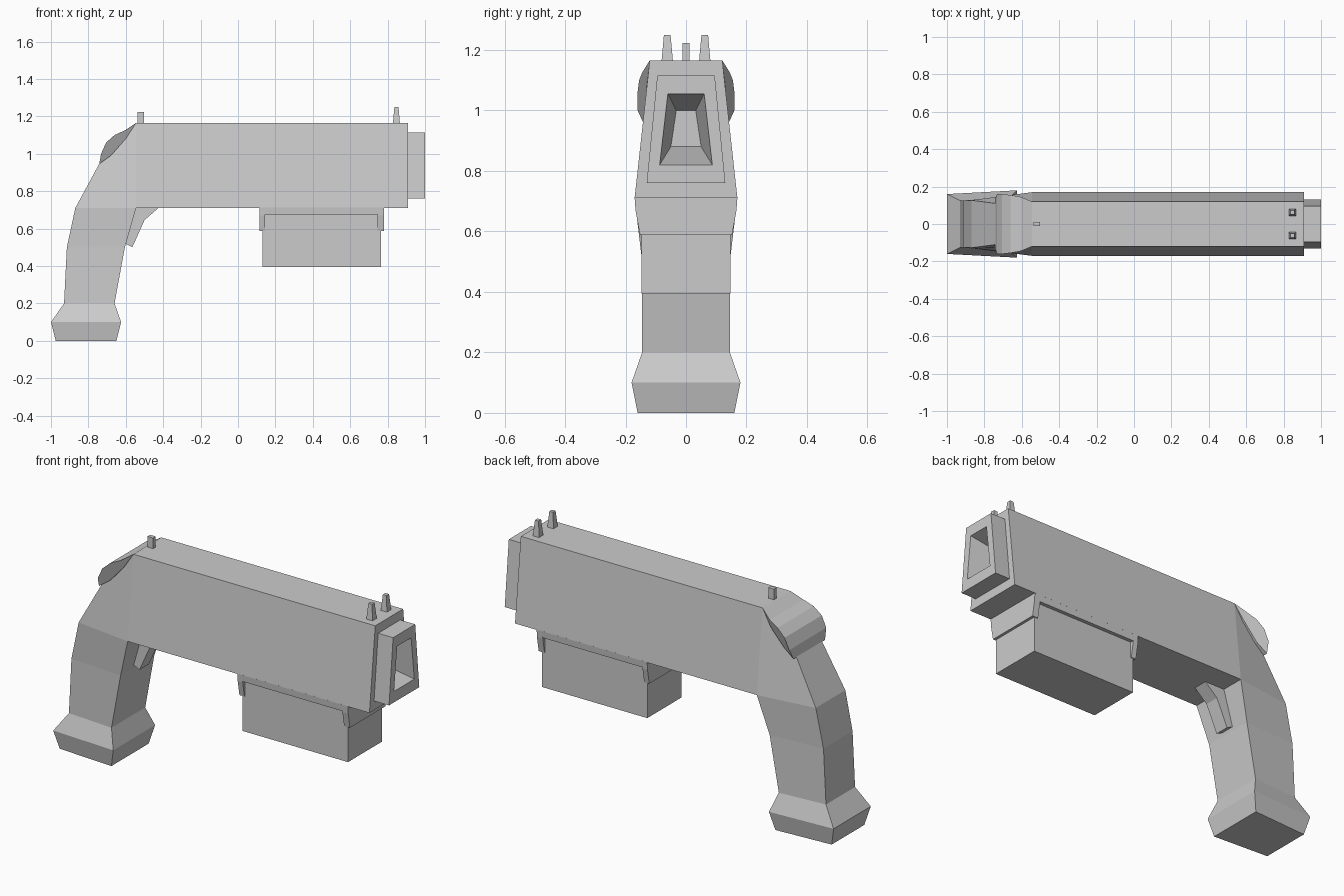
import bpy, bmesh

default = bpy.data.objects.get("Cube")
if default:
    bpy.data.objects.remove(default, do_unlink=True)

# Single material
gray = bpy.data.materials.new("light_gray")
gray.use_nodes = True
tone = (0.6, 0.6, 0.6, 1)
gray.diffuse_color = tone
shader = next(n for n in gray.node_tree.nodes if n.type == 'BSDF_PRINCIPLED')
shader.inputs["Base Color"].default_value = tone


def finish(name, bm):
    bmesh.ops.recalc_face_normals(bm, faces=bm.faces[:])
    mesh = bpy.data.meshes.new(name)
    bm.to_mesh(mesh)
    bm.free()
    mesh.materials.append(gray)
    obj = bpy.data.objects.new(name, mesh)
    bpy.context.collection.objects.link(obj)
    return obj


def loft(name, rings):
    """Skin a list of equal-length rings and cap both ends."""
    bm = bmesh.new()
    rows = [[bm.verts.new(p) for p in ring] for ring in rings]
    count = len(rows[0])
    for a, b in zip(rows, rows[1:]):
        for i in range(count):
            j = (i + 1) % count
            bm.faces.new((a[i], a[j], b[j], b[i]))
    bm.faces.new(rows[0])
    bm.faces.new(rows[-1])
    return finish(name, bm)


def trapezoid(x, low, high, wide, narrow):
    return [(x, -wide, low), (x, wide, low), (x, narrow, high), (x, -narrow, high)]


def rect(x0, x1, half, z, y=0):
    return [(x0, y - half, z), (x1, y - half, z), (x1, y + half, z), (x0, y + half, z)]


def plate(name, outline):
    """Solid from a side outline of (x, z, half width) points."""
    return loft(name, [[(x, s * h, z) for x, z, h in outline] for s in (-1, 1)])


# Body with stepped muzzle and tapering bore
loft("body_and_muzzle", [
    trapezoid(-0.545, 0.71, 1.165, 0.17, 0.12),
    trapezoid(0.91, 0.71, 1.165, 0.17, 0.12),
    trapezoid(0.91, 0.76, 1.115, 0.13, 0.095),
    trapezoid(1.0, 0.76, 1.115, 0.13, 0.095),
    trapezoid(1.0, 0.82, 1.055, 0.087, 0.06),
    trapezoid(0.8, 0.88, 1.0, 0.05, 0.032),
])

# Grip with flared foot: back x, z, half width, then front x, z, half width
grip_rows = [
    (-0.975, 0, 0.14, -0.65, 0, 0.16),
    (-1.0, 0.1, 0.16, -0.625, 0.1, 0.18),
    (-0.93, 0.2, 0.125, -0.66, 0.2, 0.145),
    (-0.915, 0.5, 0.125, -0.605, 0.5, 0.145),
    (-0.87, 0.71, 0.127, -0.545, 0.71, 0.17),
    (-0.74, 0.95, 0.11, -0.545, 1.165, 0.12),
]
loft("grip", [[(bx, -bh, bz), (fx, -fh, fz), (fx, fh, fz), (bx, bh, bz)]
              for bx, bz, bh, fx, fz, fh in grip_rows])

# Faceted rear cap
plate("rear_cap", [
    (-0.545, 1.165, 0.12), (-0.605, 1.125, 0.145), (-0.66, 1.1, 0.155),
    (-0.705, 1.06, 0.16), (-0.732, 1.0, 0.16), (-0.742, 0.945, 0.135),
    (-0.68, 0.99, 0.13), (-0.6, 1.08, 0.13),
])

# Trigger
plate("trigger", [(x, z, 0.04) for x, z in (
    (-0.42, 0.715), (-0.5, 0.645), (-0.565, 0.5), (-0.605, 0.52), (-0.545, 0.715))])

# Lower block and its bracket
loft("lower_block", [rect(0.13, 0.765, 0.147, z) for z in (0.395, 0.7)])
loft("bracket_plate", [rect(0.115, 0.78, h, z) for z, h in ((0.675, 0.167), (0.712, 0.17))])
for name, x0, x1 in (("bracket_rear_leg", 0.115, 0.145), ("bracket_front_leg", 0.745, 0.78)):
    loft(name, [rect(x0, x1, h, z) for z, h in ((0.588, 0.152), (0.67, 0.167), (0.7, 0.169))])

# Sights
for name, y in (("front_sight_left", 0.062), ("front_sight_right", -0.062)):
    loft(name, [rect(0.847 - r, 0.847 + r, r, z, y) for z, r in ((1.16, 0.019), (1.25, 0.011))])
loft("rear_sight", [rect(-0.537, -0.503, 0.011, z) for z in (1.16, 1.223)])
